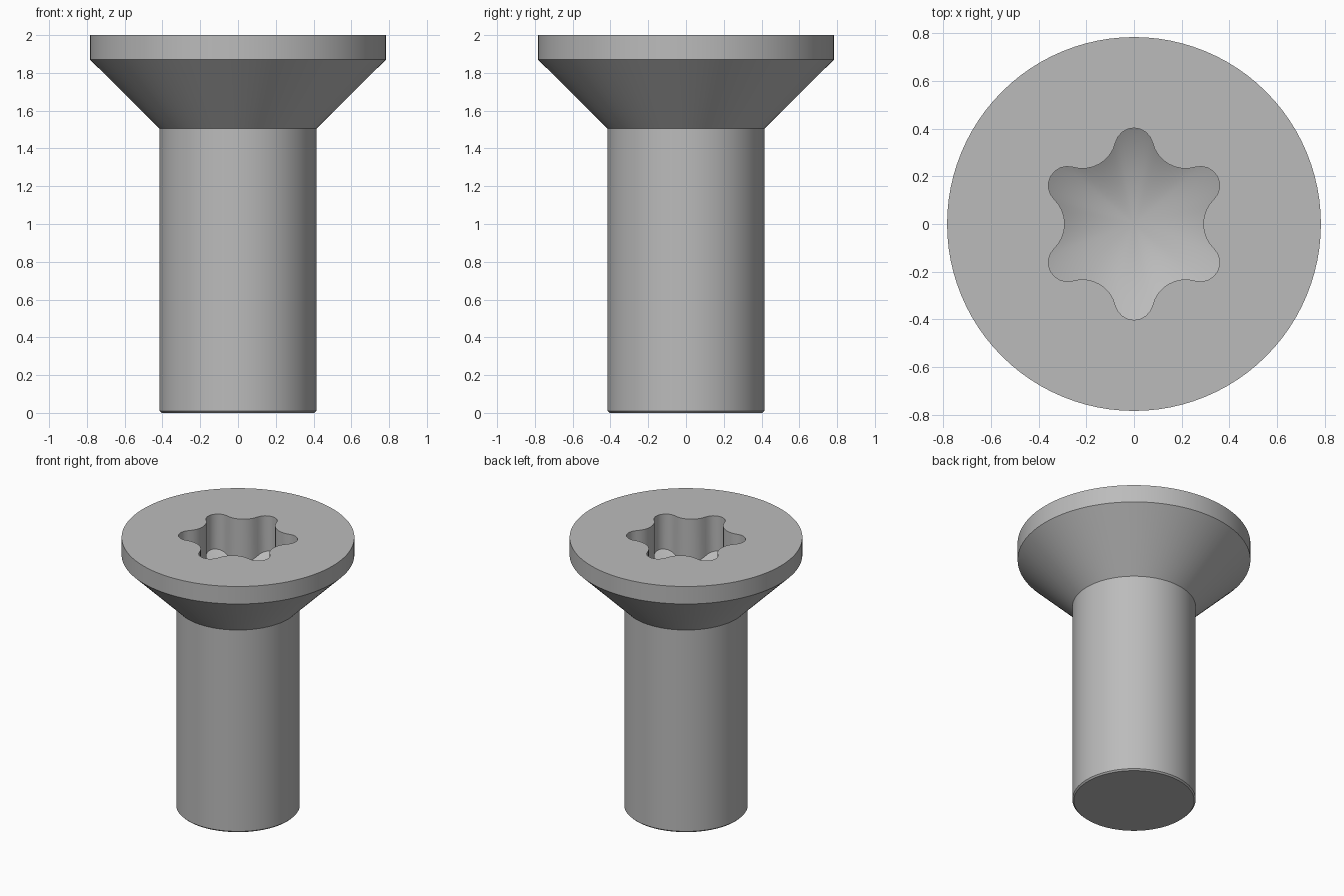
import bpy
import bmesh
from math import cos, sin, tan, radians, degrees, atan2, hypot
from mathutils import Vector

cube = bpy.data.objects.get("Cube")
if cube:
    bpy.data.objects.remove(cube, do_unlink=True)

LOBES, STEPS = 6, 8                 # arc segments per lobe and per valley
LOBE_DIST, LOBE_R = 0.322, 0.08     # rounded socket lobes
VALLEY = 0.29                       # socket radius between lobes
APEX_Z, SLOPE = 1.51, tan(radians(30))


def polar(r, deg):
    return Vector((r * cos(radians(deg)), r * sin(radians(deg))))


# Valley arc radius that is tangent to its neighbouring lobes
c30 = cos(radians(30))
valley_r = (LOBE_DIST**2 + VALLEY**2 - 2 * LOBE_DIST * VALLEY * c30 - LOBE_R**2) / (
    2 * (LOBE_R - VALLEY + LOBE_DIST * c30))
valley_dist = VALLEY + valley_r
away = polar(LOBE_DIST, 30) - Vector((valley_dist, 0))
half_valley = degrees(atan2(away.y, -away.x))
half_lobe = half_valley + 30


# Six-lobed outline and the matching directions for the round rings
outline, angles = [], []
for k in range(LOBES):
    axis = 30 + 60 * k
    for j in range(STEPS):
        t = 2 * j / STEPS - 1
        outline.append(polar(LOBE_DIST, axis) + polar(LOBE_R, axis + t * half_lobe))
        angles.append(axis + 15 * t)
    for j in range(STEPS):
        t = 2 * j / STEPS - 1
        outline.append(polar(valley_dist, axis + 30)
                       + polar(valley_r, axis + 210 - t * half_valley))
        angles.append(axis + 30 + 15 * t)

bm = bmesh.new()


def round_ring(r, z):
    return [bm.verts.new((*polar(r, a), z)) for a in angles]


def bridge(a, b):
    n = len(a)
    for i in range(n):
        bm.faces.new((a[i], a[(i + 1) % n], b[(i + 1) % n], b[i]))


# Shank with chamfered end, countersunk head and rim, from bottom to top
profile = [(0.405, 0), (0.415, 0.01), (0.415, 1.505), (0.783, 1.87), (0.783, 2)]
rings = [round_ring(r, z) for r, z in profile]
bm.faces.new(rings[0])

# Socket mouth and floor edge, where the walls meet the conical floor
rings.append([bm.verts.new((p.x, p.y, 2)) for p in outline])
rings.append([bm.verts.new((p.x, p.y, APEX_Z + SLOPE * hypot(*p))) for p in outline])
for lower, upper in zip(rings, rings[1:]):
    bridge(lower, upper)

# Conical socket floor
apex = bm.verts.new((0, 0, APEX_Z))
floor = rings[-1]
for i, v in enumerate(floor):
    bm.faces.new((v, floor[(i + 1) % len(floor)], apex))
bmesh.ops.recalc_face_normals(bm, faces=bm.faces)

mesh = bpy.data.meshes.new("countersunk_screw")
bm.to_mesh(mesh)
bm.free()
screw = bpy.data.objects.new("countersunk_screw", mesh)
bpy.context.collection.objects.link(screw)

# Plain grey metal
grey = bpy.data.materials.new("grey_metal")
grey.use_nodes = True
color = (0.5, 0.5, 0.5, 1)
grey.diffuse_color = color
grey.node_tree.nodes["Principled BSDF"].inputs["Base Color"].default_value = color
mesh.materials.append(grey)

bpy.ops.object.select_all(action="DESELECT")
screw.select_set(True)
bpy.context.view_layer.objects.active = screw
bpy.ops.object.shade_smooth_by_angle(angle=radians(25))
